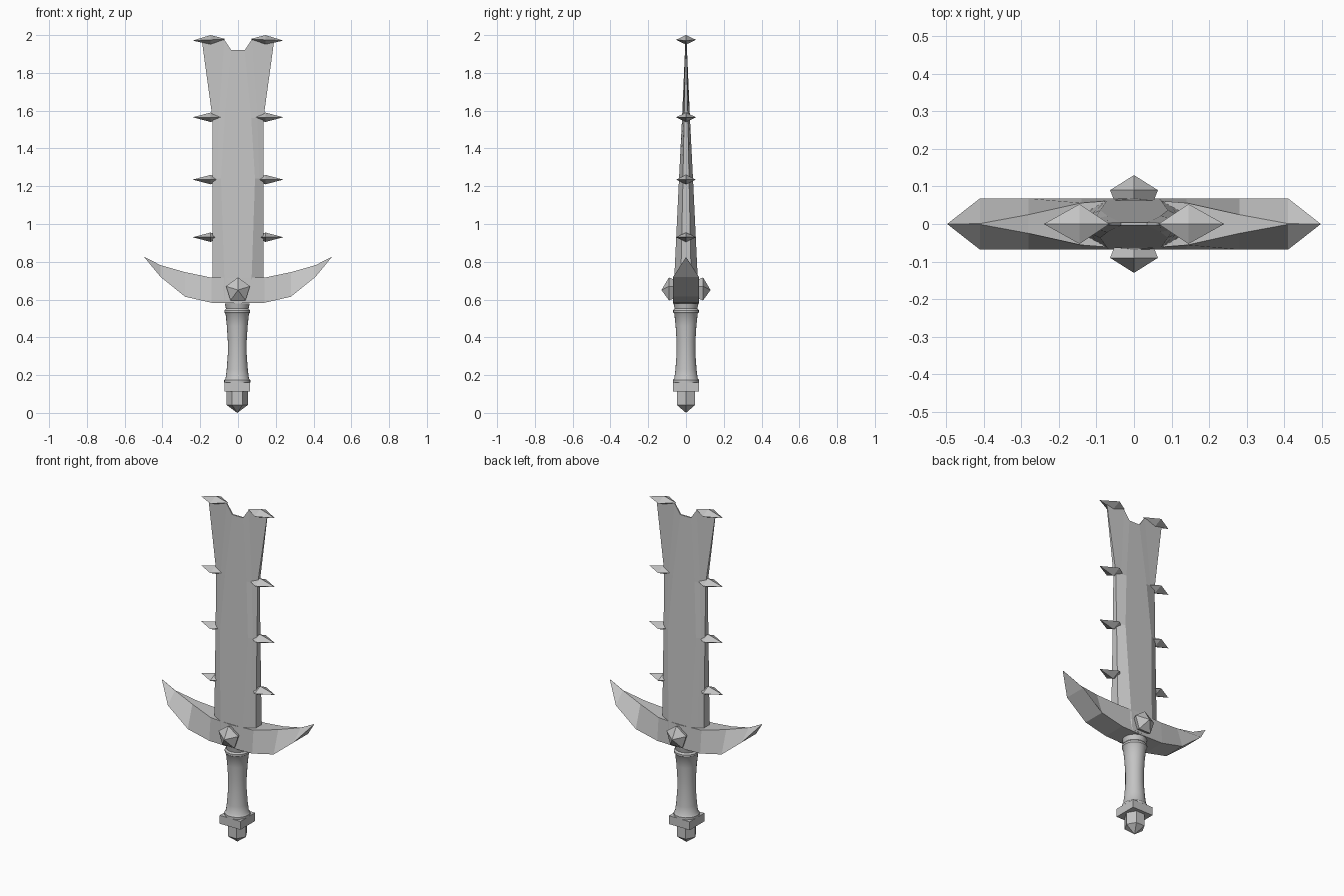
import bpy, bmesh, math

cube = bpy.data.objects.get("Cube")
if cube:
    bpy.data.objects.remove(cube, do_unlink=True)

grey = bpy.data.materials.new("steel grey")
grey.use_nodes = True
grey.diffuse_color = (0.55, 0.55, 0.55, 1)
grey.node_tree.nodes["Principled BSDF"].inputs["Base Color"].default_value = grey.diffuse_color


def finish(name, bm):
    bmesh.ops.remove_doubles(bm, verts=bm.verts, dist=0.0005)
    bmesh.ops.recalc_face_normals(bm, faces=bm.faces)
    mesh = bpy.data.meshes.new(name)
    bm.to_mesh(mesh)
    bm.free()
    mesh.materials.append(grey)
    obj = bpy.data.objects.new(name, mesh)
    bpy.context.collection.objects.link(obj)
    return obj


def loft(name, rings):
    """Skin a list of equal rings; ends are closed by zipping the two halves."""
    bm = bmesh.new()
    loops = [[bm.verts.new(p) for p in ring] for ring in rings]
    n = len(loops[0])
    for a, b in zip(loops, loops[1:]):
        for i in range(n):
            j = (i + 1) % n
            bm.faces.new((a[i], a[j], b[j], b[i]))
    for ring in (loops[0], loops[-1]):
        for i in range(n // 2 - 1):
            bm.faces.new((ring[i], ring[i + 1], ring[n - 2 - i], ring[n - 1 - i]))
    return finish(name, bm)


def turned(name, profile, sides, x=0.0, phase=0.0):
    """Turn a (radius, z) profile about a vertical axis."""
    rings = []
    for r, z in profile:
        angles = [phase + math.tau * i / sides for i in range(sides)]
        rings.append([(x + r * math.cos(a), r * math.sin(a), z) for a in angles])
    return loft(name, rings)


# Blade: flat middle, bevelled sides, tapering to a thin notched end
def blade_ring(z, edge, ridge, thick, rim, corner=None, tip_z=None):
    tip_z = tip_z or z
    mid = corner or (edge + ridge) / 2
    half = [(edge, rim, tip_z), (mid, (thick + rim) / 2, tip_z), (ridge, thick, z)]
    front = [(-x, -y, h) for x, y, h in half] + [(x, -y, h) for x, y, h in reversed(half)]
    return front + [(x, -y, h) for x, y, h in reversed(front)]


loft("blade", [
    blade_ring(0.59, 0.135, 0.068, 0.068, 0.030),
    blade_ring(1.24, 0.135, 0.090, 0.037, 0.016),
    blade_ring(1.56, 0.135, 0.070, 0.021, 0.010),
    blade_ring(1.92, 0.192, 0.035, 0.004, 0.002, corner=0.072, tip_z=1.975),
])

# Crossguard: flat underside, upper faces closing to a ridge toward the horns
stations = [(0.0, 0.58, 0.715, 0.067), (0.14, 0.583, 0.716, 0.056), (0.28, 0.615, 0.745, 0.025),
            (0.41, 0.72, 0.782, 0.001), (0.497, 0.825, 0.826, 0.0)]


def guard_ring(x, low, high, top):
    base = 0.0 if abs(x) > 0.45 else 0.068
    return [(x, -base, low), (x, base, low), (x, top, high), (x, -top, high)]


left = [guard_ring(*s) for s in stations]
right = [guard_ring(-s[0], *s[1:]) for s in reversed(stations[1:])]
loft("crossguard", right + left)

# Spikes along both blade edges: stretched diamonds, tips outward
for row, (z, inner, lean) in enumerate([(0.93, 0.09, 0), (1.235, 0.085, 0),
                                        (1.565, 0.07, 0), (1.975, 0.065, 0.004)]):
    for side, label in ((1, "left"), (-1, "right")):
        bm = bmesh.new()
        tips = [bm.verts.new((side * x, 0, z + dz)) for x, dz in ((inner, lean), (0.24, -lean))]
        belt = [bm.verts.new((side * 0.145, y, z + h))
                for y, h in ((0.053, 0), (0, 0.025), (-0.053, 0), (0, -0.025))]
        for tip in tips:
            for i in range(4):
                bm.faces.new((tip, belt[i], belt[(i + 1) % 4]))
        finish(f"{label}_spike_{row + 1}", bm)

# Five-sided gems on the front and back of the guard
for side, label in ((-1, "front"), (1, "back")):
    bm = bmesh.new()
    rings = []
    for r, y in ((0.05, 0.05), (0.067, 0.09)):
        rings.append([bm.verts.new((r * math.sin(math.tau * i / 5), side * y,
                                    0.65 + r * math.cos(math.tau * i / 5))) for i in range(5)])
    point = bm.verts.new((0, side * 0.13, 0.65))
    bm.faces.new(rings[0])
    for i in range(5):
        j = (i + 1) % 5
        bm.faces.new((rings[0][i], rings[0][j], rings[1][j], rings[1][i]))
        bm.faces.new((rings[1][i], rings[1][j], point))
    finish(f"{label}_gem", bm)

# Waisted grip with a ring at each end
AXIS = -0.004
grip = turned("grip", [
    (0.060, 0.155), (0.069, 0.162), (0.069, 0.174), (0.062, 0.182), (0.056, 0.23), (0.050, 0.31),
    (0.050, 0.38), (0.055, 0.46), (0.062, 0.525), (0.068, 0.532), (0.068, 0.543),
    (0.060, 0.552), (0.066, 0.58)], 24, AXIS)
bpy.context.view_layer.objects.active = grip
grip.select_set(True)
bpy.ops.object.shade_smooth_by_angle(angle=math.radians(35))
grip.select_set(False)

# Square collar and six-sided pointed pommel
R = 0.068 * math.sqrt(2)
turned("collar", [(R, 0.113), (R, 0.162)], 4, AXIS, math.pi / 4)
turned("pommel", [(0.0, 0.0), (0.056, 0.042), (0.056, 0.12)], 6, AXIS)
